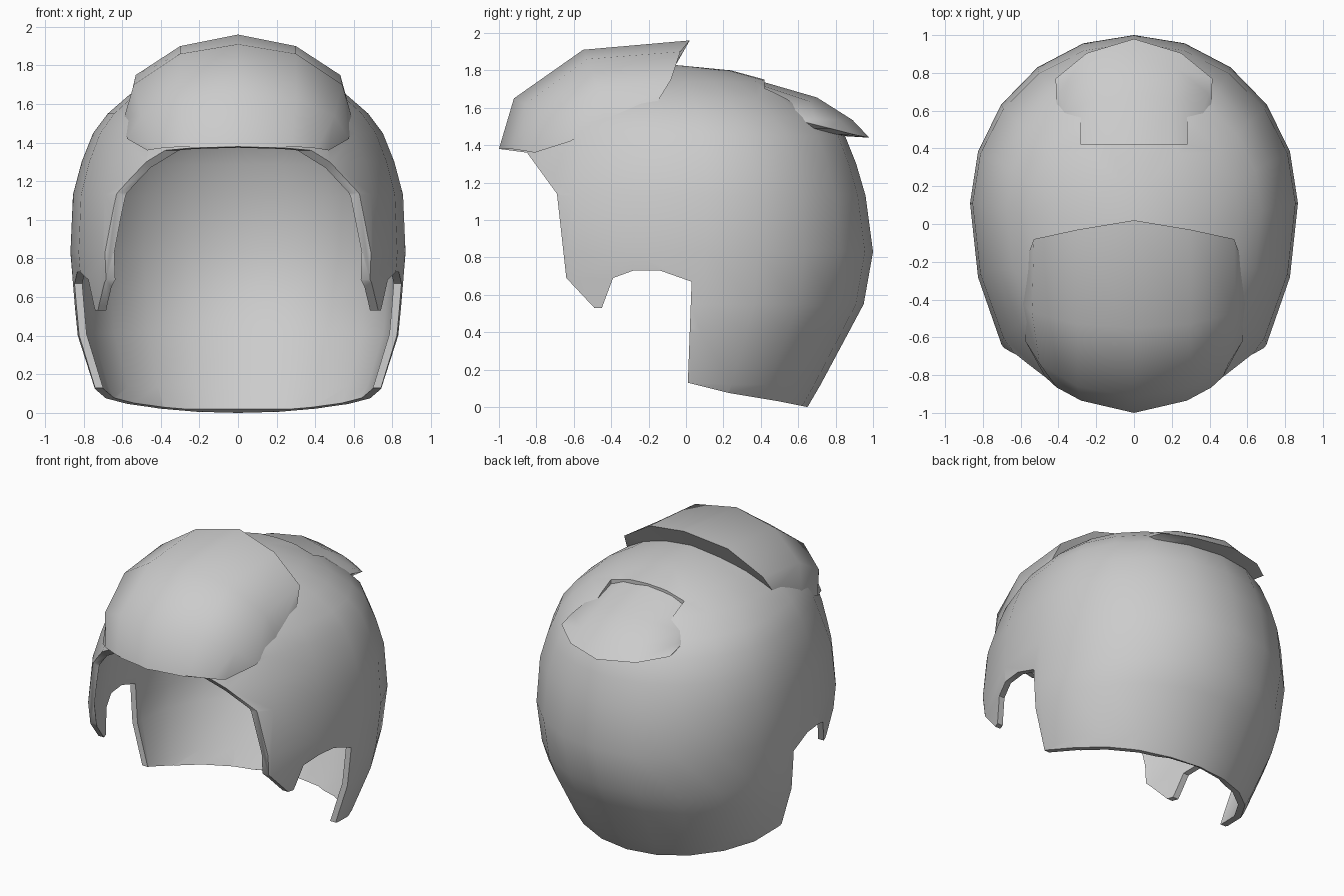
import bpy, bmesh, math

if "Cube" in bpy.data.objects:
    bpy.data.objects.remove(bpy.data.objects["Cube"])


def make_object(name, verts, faces):
    mesh = bpy.data.meshes.new(name)
    mesh.from_pydata(verts, [], faces)
    bm = bmesh.new()
    bm.from_mesh(mesh)
    bmesh.ops.remove_doubles(bm, verts=bm.verts, dist=0.0005)
    bmesh.ops.recalc_face_normals(bm, faces=bm.faces)
    bm.to_mesh(mesh)
    bm.free()
    obj = bpy.data.objects.new(name, mesh)
    bpy.context.collection.objects.link(obj)
    return obj


def loft(name, rows, closed=False):
    n = len(rows[0])
    faces = []
    for r in range(len(rows) - 1):
        for c in range(n if closed else n - 1):
            d = (c + 1) % n
            faces.append((r * n + c, r * n + d, (r + 1) * n + d, (r + 1) * n + c))
    return make_object(name, [p for row in rows for p in row], faces)


def mirrored(row):
    """Half row starting at x = 0, completed to the other side."""
    return [(-x, y, z) for x, y, z in reversed(row[1:])] + row


def activate(obj):
    bpy.ops.object.select_all(action='DESELECT')
    obj.select_set(True)
    bpy.context.view_layer.objects.active = obj


def smooth(obj, angle):
    activate(obj)
    bpy.ops.object.shade_smooth_by_angle(angle=math.radians(angle))


def cut_side_outline(obj, outline, half):
    """Remove everything inside a (y, z) outline extruded to x = +-half."""
    n = len(outline)
    cutter = make_object(
        "cutter",
        [(x, y, z) for x in (-half, half) for y, z in outline],
        [tuple(range(n)), tuple(range(2 * n - 1, n - 1, -1))]
        + [(i, (i + 1) % n, n + (i + 1) % n, n + i) for i in range(n)])
    cutter.hide_render = True
    activate(obj)
    mod = obj.modifiers.new("cut", 'BOOLEAN')
    mod.operation = 'DIFFERENCE'
    mod.solver = 'EXACT'
    mod.object = cutter
    bpy.ops.object.modifier_apply(modifier="cut")
    bpy.data.objects.remove(cutter, do_unlink=True)


# Shell: elliptical rings (z, half width, widest y, front y, back y)
rings = [
    (0.00, .685, .00, -.75, .65), (0.12, .740, .03, -.85, .72),
    (0.40, .830, .08, -1.05, .87), (0.55, .845, .10, -1.12, .95),
    (0.83, .868, .11, -1.16, 1.0), (1.13, .855, .11, -1.10, .96),
    (1.30, .810, .10, -1.02, .91), (1.45, .750, .09, -.97, .85),
    (1.55, .675, .07, -.93, .75), (1.65, .560, .04, -.87, .62),
    (1.74, .400, .00, -.72, .46), (1.80, .220, -.03, -.50, .24),
    (1.83, .000, -.07, -.07, -.07)]
SIDES = 20
rows = []
for z, w, yc, yf, yb in rings:
    row = []
    for i in range(SIDES):
        a = 2 * math.pi * i / SIDES
        c = math.cos(a)
        depth = (yb - yc) if c > 0 else (yc - yf)
        row.append((w * math.sin(a), yc + depth * c, z))
    rows.append(row)
shell = loft("helmet_shell", rows, closed=True)
activate(shell)
thick = shell.modifiers.new("thickness", 'SOLIDIFY')
thick.thickness = 0.04
thick.offset = -1
bpy.ops.object.modifier_apply(modifier="thickness")

# Face opening, cheek tabs, ear notches and hem
cut_side_outline(shell, [
    (-1.5, 1.38), (-1.0, 1.38), (-.85, 1.36), (-.69, 1.14), (-.64, .69),
    (-.49, .53), (-.45, .53), (-.39, .69), (-.28, .73), (-.14, .73),
    (.03, .67), (.01, .13), (.23, .075), (.50, .03), (.65, 0),
    (.65, -.3), (-1.5, -.3)], 1.5)
# Hollows under the brow plate and the rear lip
cut_side_outline(shell, [(-1.2, 1.42), (-.13, 1.42), (-.13, 2.2), (-1.2, 2.2)], .47)
cut_side_outline(shell, [(.42, 1.5), (.9, 1.5), (.9, 2.2), (.42, 2.2)], .28)
smooth(shell, 40)

# Raised brow plate with an undercut rear edge and sides sinking into the shell
brow = [
    [(0, -.07, 1.82), (.30, -.10, 1.75), (.53, -.15, 1.64), (.55, -.16, 1.62)],
    [(0, .02, 1.96), (.30, -.03, 1.90), (.53, -.08, 1.75), (.56, -.16, 1.62)],
    [(0, -.55, 1.91), (.30, -.53, 1.86), (.54, -.47, 1.70), (.59, -.42, 1.53)],
    [(0, -.92, 1.65), (.30, -.86, 1.62), (.50, -.74, 1.54), (.575, -.62, 1.42)],
    [(0, -1.0, 1.38), (.28, -.935, 1.38), (.41, -.865, 1.37), (.47, -.81, 1.36)]]
smooth(loft("brow_plate", [mirrored(r) for r in brow]), 60)

# Rear lip: top blends out of the shell, underside returns to it
tip = (.41, .59, 1.535)
lip = [
    [(0, .20, 1.80), (.18, .30, 1.755), (.32, .42, 1.66), tip],
    [(0, .70, 1.655), (.20, .66, 1.635), (.365, .585, 1.585), tip],
    [(0, .89, 1.535), (.23, .82, 1.535), (.395, .69, 1.54), tip],
    [(0, .98, 1.44), (.25, .905, 1.455), (.415, .77, 1.49), tip],
    [(0, .82, 1.45), (.24, .77, 1.46), (.39, .64, 1.49), tip]]
smooth(loft("rear_lip", [mirrored(r) for r in lip]), 60)
